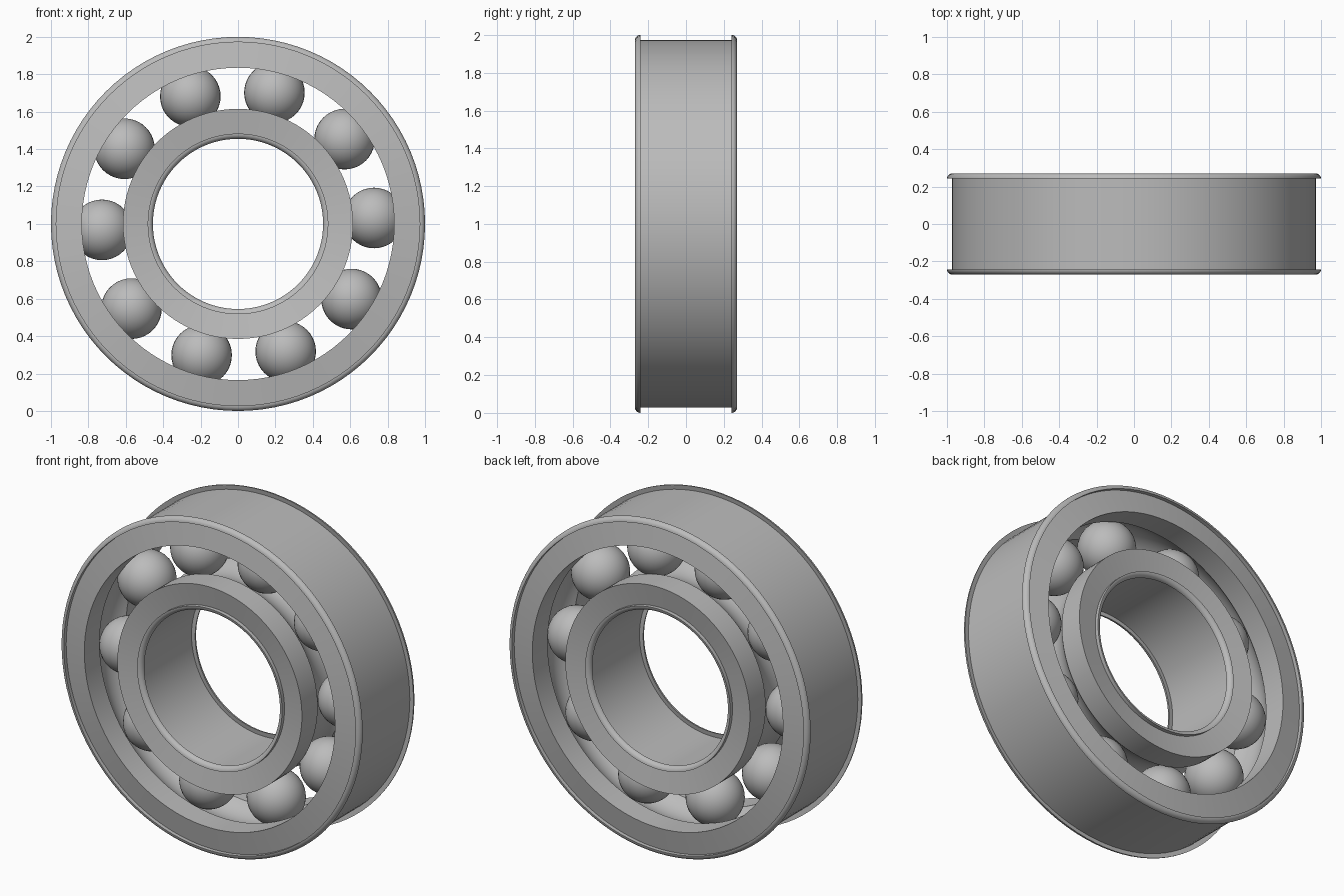
import bpy
import bmesh
from math import pi, sin, cos, atan2, sqrt, radians
from mathutils import Matrix

if "Cube" in bpy.data.objects:
    bpy.data.objects.remove(bpy.data.objects["Cube"])

HALF = 0.27        # half the width of the bearing
PITCH = 0.728      # radius of the ball circle
BALL = 0.162       # ball radius
GROOVE = 0.165     # raceway radius
ROUND = 0.028      # rounding of the outer and bore edges
BALLS = 10
SEGMENTS = 96

steel = bpy.data.materials.new("steel grey")
steel.use_nodes = True
colour = (0.5, 0.5, 0.5, 1)
steel.diffuse_color = colour
steel.node_tree.nodes["Principled BSDF"].inputs["Base Color"].default_value = colour


def finish(name, bm):
    """Turn a bmesh into a smooth shaded steel object."""
    mesh = bpy.data.meshes.new(name)
    bm.to_mesh(mesh)
    bm.free()
    mesh.materials.append(steel)
    obj = bpy.data.objects.new(name, mesh)
    bpy.context.collection.objects.link(obj)
    bpy.ops.object.select_all(action='DESELECT')
    obj.select_set(True)
    bpy.context.view_layer.objects.active = obj
    bpy.ops.object.shade_smooth_by_angle(angle=radians(30))
    return obj


def ring_profile(rim, land):
    """Closed (radius, y) section: rounded plain rim, grooved land."""
    side = 1 if land > rim else -1
    points = []
    # rounded corners of the plain rim
    for end in (1, -1):
        arc = [i * pi / 10 for i in range(6)]
        corner = [(rim + side * ROUND * (1 - sin(a)),
                   end * (HALF - ROUND * (1 - cos(a)))) for a in arc]
        points += corner[::-1] if end == 1 else corner
    # land with the ball raceway cut into it
    depth = land - PITCH
    width = sqrt(GROOVE ** 2 - depth ** 2)
    sweep = atan2(width, abs(depth))
    out = 1 if depth > 0 else -1
    points.append((land, -HALF))
    for i in range(17):
        a = -sweep + 2 * sweep * i / 16
        points.append((PITCH + out * GROOVE * cos(a), GROOVE * sin(a)))
    points.append((land, HALF))
    return points


def make_ring(name, rim, land):
    """Spin the section about the y axis through the bearing centre."""
    bm = bmesh.new()
    verts = [bm.verts.new((r, y, 1)) for r, y in ring_profile(rim, land)]
    edges = [bm.edges.new((v, verts[i - 1])) for i, v in enumerate(verts)]
    bmesh.ops.spin(bm, geom=verts + edges, cent=(0, 0, 1), axis=(0, 1, 0),
                   angle=2 * pi, steps=SEGMENTS, use_merge=True)
    bmesh.ops.remove_doubles(bm, verts=bm.verts, dist=0.0001)
    bmesh.ops.recalc_face_normals(bm, faces=bm.faces)
    return finish(name, bm)


# Races
make_ring("outer_race", 1.0, 0.835)
make_ring("inner_race", 0.455, 0.615)

# Balls
for i in range(BALLS):
    angle = radians(2.5) + i * 2 * pi / BALLS
    bm = bmesh.new()
    place = Matrix.Translation((PITCH * cos(angle), 0, 1 + PITCH * sin(angle)))
    bmesh.ops.create_uvsphere(bm, u_segments=32, v_segments=20,
                              radius=BALL, matrix=place)
    finish(f"ball_{i + 1}", bm)
